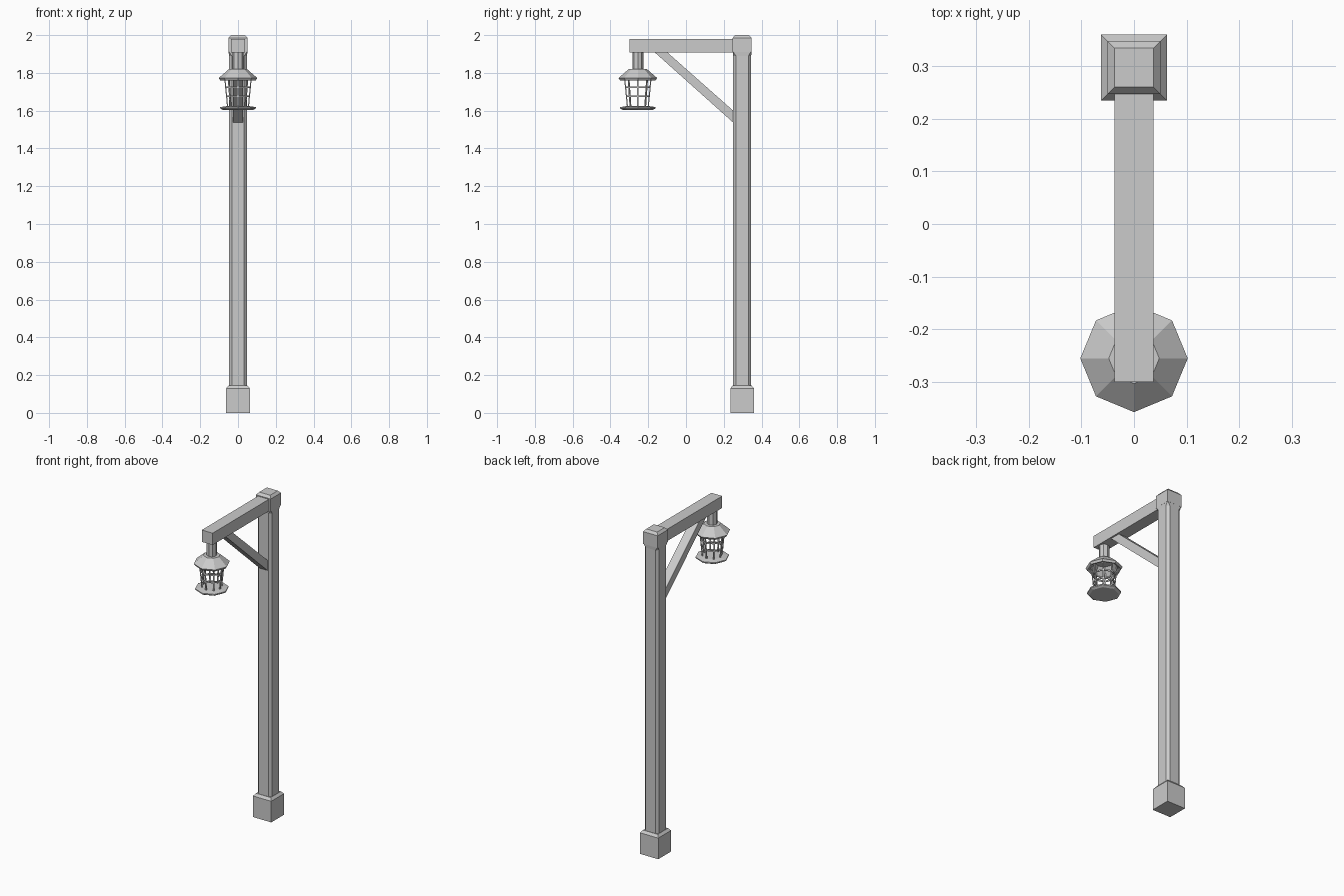
import bpy, math

if "Cube" in bpy.data.objects:
    bpy.data.objects.remove(bpy.data.objects["Cube"])

POST_Y, LAMP_Y = 0.297, -0.255


def make(name, verts, faces):
    me = bpy.data.meshes.new(name)
    me.from_pydata(verts, [], faces)
    me.update()
    ob = bpy.data.objects.new(name, me)
    bpy.context.collection.objects.link(ob)
    return ob


def loft(name, rings, caps=True, closed=False):
    """Skin a stack of equal-length vertex rings."""
    n, m = len(rings[0]), len(rings)
    verts = [v for r in rings for v in r]
    faces = []
    for i in range(m if closed else m - 1):
        a, b = i * n, ((i + 1) % m) * n
        faces += [(a + j, a + (j + 1) % n, b + (j + 1) % n, b + j) for j in range(n)]
    if caps and not closed:
        faces += [tuple(reversed(range(n))), tuple(range((m - 1) * n, m * n))]
    return make(name, verts, faces)


def square(h, z):
    return [(x * h, POST_Y + y * h, z) for x, y in ((-1, -1), (1, -1), (1, 1), (-1, 1))]


def chamfered(h, c, z):
    k = h - c
    pts = [(-k, -h), (k, -h), (h, -k), (h, k), (k, h), (-k, h), (-h, k), (-h, -k)]
    return [(x, POST_Y + y, z) for x, y in pts]


def octagon(r, z):
    return [(r * math.cos(i * math.pi / 4), LAMP_Y + r * math.sin(i * math.pi / 4), z)
            for i in range(8)]


def turned(name, profile, closed=False):
    return loft(name, [octagon(r, z) for r, z in profile], closed=closed)


def prism(name, profile_yz, h):
    return loft(name, [[(x, y, z) for y, z in profile_yz] for x in (-h, h)])


# Post: footing block, chamfered shaft, square head
loft("footing", [square(0.0625, 0), square(0.0625, 0.13), square(0.05, 0.145)])
loft("post_shaft", [chamfered(0.048, 0.015, 0.13), chamfered(0.048, 0.015, 1.89),
                    chamfered(0.05, 0.0005, 1.915)])
loft("post_head", [square(0.05, 1.91), square(0.05, 1.985), square(0.037, 2.0)])

# Arm and diagonal brace
prism("arm", [(-0.30, 1.907), (0.25, 1.907), (0.25, 1.98), (-0.30, 1.98)], 0.037)
prism("brace", [(-0.165, 1.908), (0.25, 1.537), (0.25, 1.60), (-0.098, 1.908)], 0.027)

# Lantern: hanger, hollow roof, tray
turned("lantern_hanger", [(0.029, 1.815), (0.029, 1.91)])
turned("lantern_roof", [(0.048, 1.805), (0.082, 1.764), (0.094, 1.760), (0.102, 1.773),
                        (0.048, 1.82), (0.0005, 1.82), (0.0005, 1.805)], closed=True)
turned("lantern_tray", [(0.08, 1.604), (0.094, 1.612), (0.094, 1.619), (0.06, 1.624)])


# Cage: tapering vertical bars and two hoops
def cage_r(z):
    return 0.055 + (z - 1.62) / 0.155 * 0.015


for i in range(8):
    a = i * math.pi / 4
    c, s = math.cos(a), math.sin(a)
    rings = []
    for z in (1.62, 1.775):
        r = cage_r(z)
        rings.append([((r + d) * c - t * s, LAMP_Y + (r + d) * s + t * c, z)
                      for d, t in ((-.003, -.004), (.003, -.004), (.003, .004), (-.003, .004))])
    loft(f"cage_bar_{i + 1}", rings)

for i, z in enumerate((1.676, 1.724)):
    r = cage_r(z)
    turned(f"cage_hoop_{i + 1}", [(r - .003, z - .004), (r + .003, z - .004),
                                  (r + .003, z + .004), (r - .003, z + .004)], closed=True)
